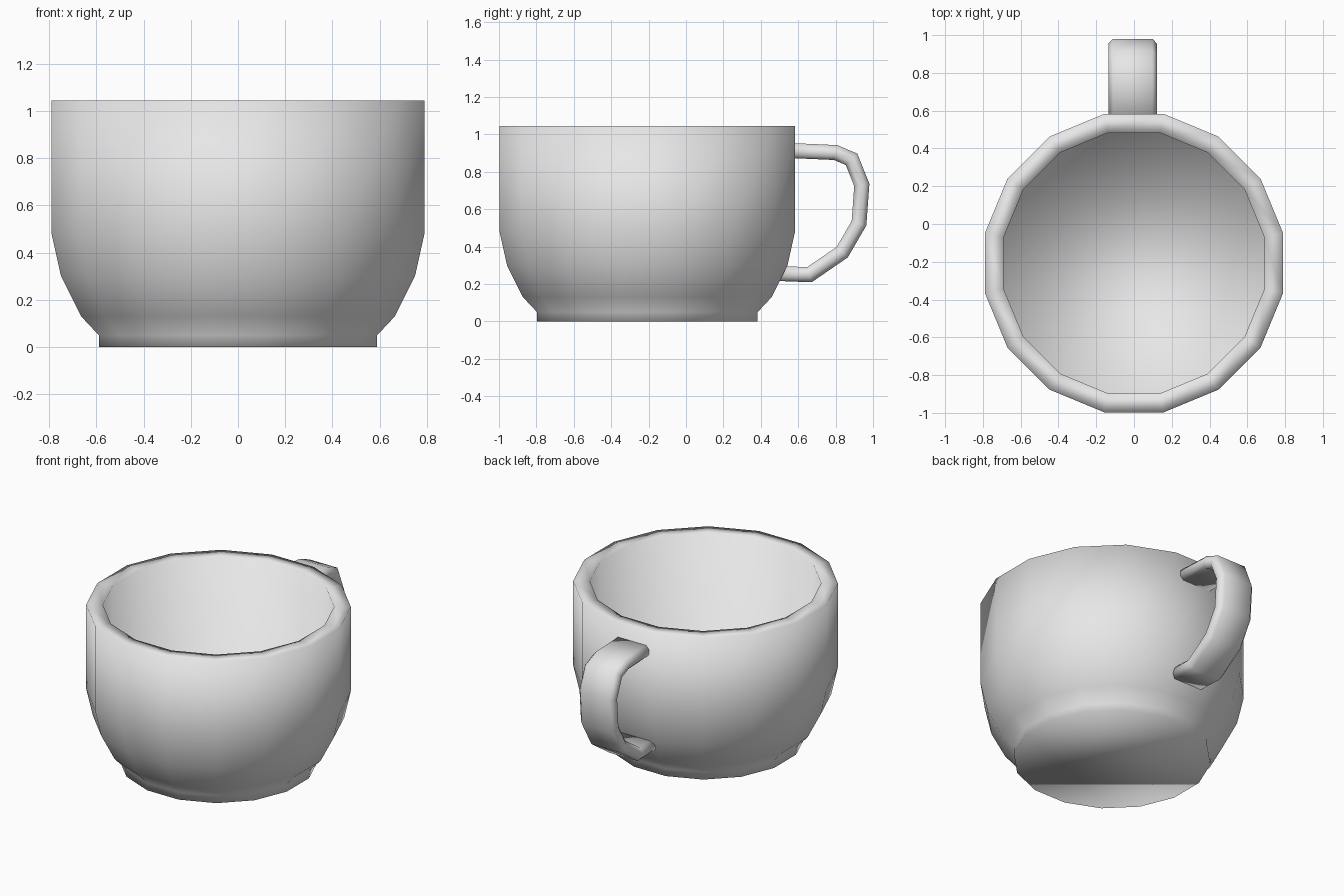
import bpy, bmesh, math
from mathutils import Vector

default = bpy.data.objects.get("Cube")
if default:
    bpy.data.objects.remove(default, do_unlink=True)

# Single plain ceramic material
ceramic = bpy.data.materials.new("light_grey_ceramic")
ceramic.use_nodes = True
grey = (0.8, 0.8, 0.8, 1)
ceramic.diffuse_color = grey
ceramic.node_tree.nodes["Principled BSDF"].inputs["Base Color"].default_value = grey


def skin_rings(name, rings):
    """Bridge equal-sized rings of points, cap both ends and shade smooth."""
    bm = bmesh.new()
    loops = [[bm.verts.new(p) for p in ring] for ring in rings]
    n = len(loops[0])
    for a, b in zip(loops, loops[1:]):
        for i in range(n):
            j = (i + 1) % n
            bm.faces.new((a[i], a[j], b[j], b[i]))
    bm.faces.new(loops[0][::-1])
    bm.faces.new(loops[-1])
    bmesh.ops.recalc_face_normals(bm, faces=bm.faces)
    for f in bm.faces:
        f.smooth = True
    mesh = bpy.data.meshes.new(name)
    bm.to_mesh(mesh)
    bm.free()
    mesh.materials.append(ceramic)
    obj = bpy.data.objects.new(name, mesh)
    bpy.context.collection.objects.link(obj)
    return obj


# Cup body: 16-sided lathe of (flat radius, height), foot to rim to inner floor
SIDES = 16
CENTRE_Y = -0.207
profile = [(0.59, 0), (0.59, 0.05), (0.665, 0.13), (0.75, 0.3), (0.79, 0.48),
           (0.79, 1.045), (0.69, 1.045), (0.69, 0.22)]


def cup_ring(radius, z):
    r = radius / math.cos(math.pi / SIDES)
    angles = [(i + 0.5) * math.tau / SIDES for i in range(SIDES)]
    return [(r * math.cos(a), CENTRE_Y + r * math.sin(a), z) for a in angles]


skin_rings("cup_body", [cup_ring(r, z) for r, z in profile])

# Handle: chamfered strap section swept along a path of (y, z) points
path = [Vector(p) for p in [(0.53, 0.915), (0.8, 0.903), (0.885, 0.867), (0.94, 0.73),
                            (0.925, 0.525), (0.835, 0.37), (0.66, 0.25), (0.5, 0.256)]]
HALF_W, HALF_T, CUT, SHIFT_X = 0.128, 0.04, 0.024, -0.007
quarter = [(HALF_W, HALF_T - CUT), (HALF_W - CUT, HALF_T)]
section = (quarter + [(-x, t) for x, t in reversed(quarter)]
           + [(-x, -t) for x, t in quarter] + [(x, -t) for x, t in reversed(quarter)])

handle_rings = []
for i, p in enumerate(path):
    before = (p - path[i - 1]).normalized() if i else None
    after = (path[i + 1] - p).normalized() if i + 1 < len(path) else None
    before, after = before or after, after or before
    tangent = (before + after).normalized()
    normal = Vector((-tangent.y, tangent.x)) / tangent.dot(after)
    handle_rings.append([(SHIFT_X + x, p.x + normal.x * t, p.y + normal.y * t)
                         for x, t in section])
skin_rings("handle", handle_rings)
